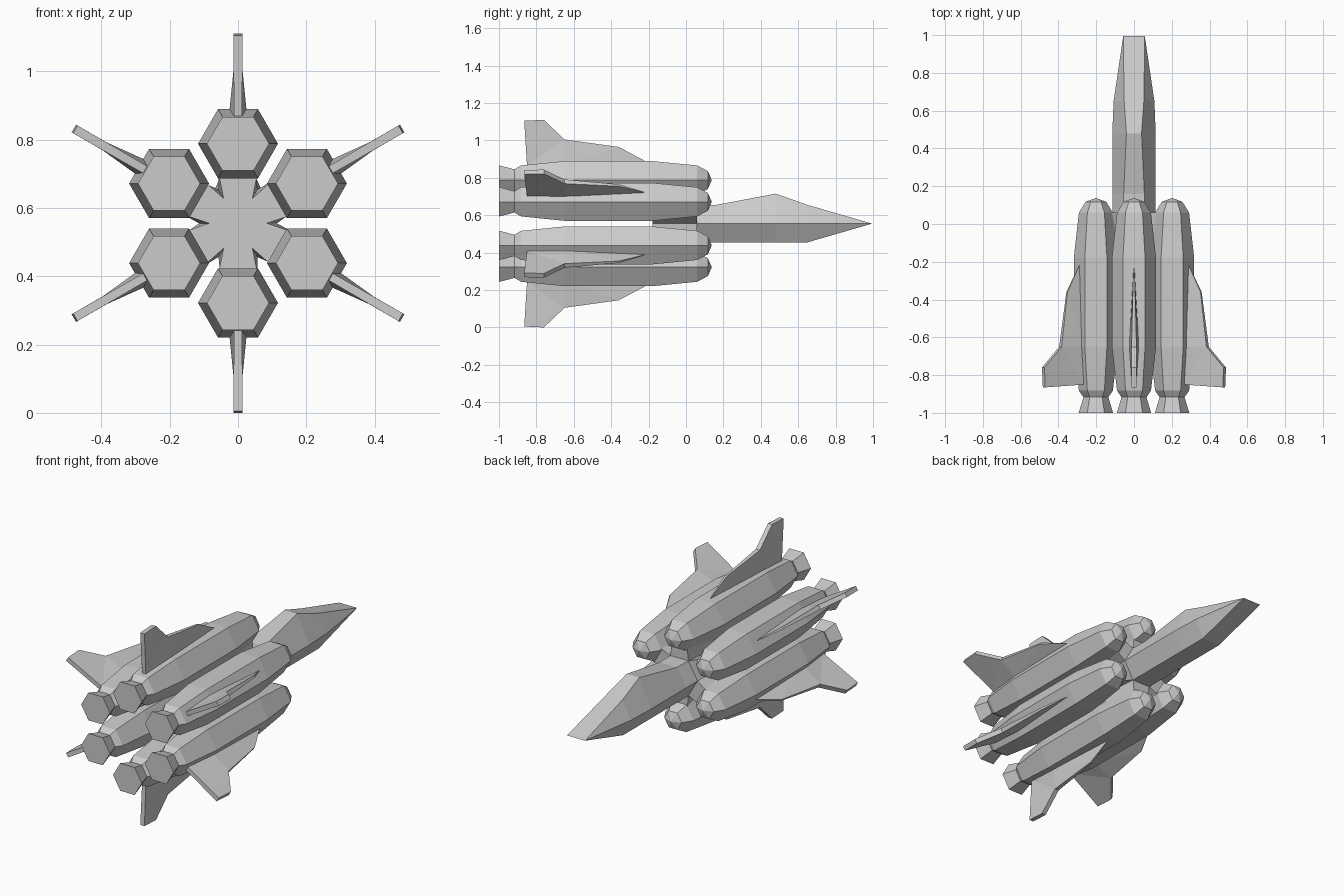
import bpy, bmesh, math
from mathutils import Matrix

if "Cube" in bpy.data.objects:
    bpy.data.objects.remove(bpy.data.objects["Cube"])

CZ = 0.555                     # height of the ship's long axis
S3 = math.sqrt(3) / 2


def finish(name, bm, spin=0.0):
    """Spin a part about the long axis, lift it, and make the object."""
    bmesh.ops.remove_doubles(bm, verts=bm.verts, dist=0.0005)
    bmesh.ops.recalc_face_normals(bm, faces=bm.faces)
    bm.transform(Matrix.Translation((0, 0, CZ)) @ Matrix.Rotation(spin, 4, 'Y'))
    me = bpy.data.meshes.new(name)
    bm.to_mesh(me)
    bm.free()
    ob = bpy.data.objects.new(name, me)
    bpy.context.collection.objects.link(ob)
    return ob


def loft(rings):
    """Skin equal-length rings of points and cap both ends."""
    bm = bmesh.new()
    vs = [[bm.verts.new(p) for p in r] for r in rings]
    n = len(vs[0])
    for a, b in zip(vs, vs[1:]):
        for i in range(n):
            j = (i + 1) % n
            bm.faces.new((a[i], a[j], b[j], b[i]))
    bm.faces.new(vs[0])
    bm.faces.new(vs[-1])
    return bm


def hexagon(y, r, z=0.0):
    return [(r * math.cos(math.radians(60 * i)), y,
             z + r * math.sin(math.radians(60 * i))) for i in range(6)]


# booster: (y, corner radius) from nozzle mouth to nose
BOOSTER = [(-1.0, .091), (-.917, .066), (-.882, .09), (-.65, .117),
           (-.18, .117), (.06, .09), (.117, .055), (.138, .0001)]

# fin outline: (y, distance from axis, half thickness); last is thick root
FIN = [(-.2, .325, .001), (-.36, .41, .006), (-.65, .45, .013),
       (-.76, .555, .013), (-.865, .55, .013), (-.85, .31, .012),
       (-.65, .31, .027)]


def fin():
    bm = bmesh.new()
    left = [bm.verts.new((-t, y, z)) for y, z, t in FIN]
    right = [bm.verts.new((t, y, z)) for y, z, t in FIN]
    for s in (left, right):
        for f in ((0, 1, 6), (1, 2, 6), (2, 3, 4), (2, 4, 5), (2, 5, 6)):
            bm.faces.new([s[i] for i in f])
    for i in range(7):
        j = (i + 1) % 7
        bm.faces.new((left[i], left[j], right[j], right[i]))
    return bm


# six boosters with fins around the axis
for k in range(6):
    spin = math.radians(60 * k)
    finish(f"booster_{k + 1}", loft([hexagon(y, r, .233) for y, r in BOOSTER]), spin)
    finish(f"fin_{k + 1}", fin(), spin)


# fuselage: (y, side x, top x, top z, bottom x, bottom z)
FUSELAGE = [(.05, .115, .057, .1, .057, -.1), (.16, .115, .055, .1, .057, -.1),
            (.48, .115, .04, .16, .057, -.1), (.65, .108, .052, .1, .057, -.1),
            (.995, .057, .057, 0, .057, 0)]
finish("fuselage", loft([[(sx, y, 0), (tx, y, tz), (-tx, y, tz),
                          (-sx, y, 0), (-bx, y, bz), (bx, y, bz)]
                         for y, sx, tx, tz, bx, bz in FUSELAGE]))


# star-shaped hub whose arms hold the boosters
def star(y, notch, reach, half):
    pts = []
    for k in range(6):
        a = math.radians(60 * k)
        pts.append((notch * math.cos(a), y, notch * math.sin(a)))
        b = a + math.radians(30)
        for s in (-half, half):
            pts.append((reach * math.cos(b) - s * math.sin(b), y,
                        reach * math.sin(b) + s * math.cos(b)))
    return pts


finish("hub", loft([star(-.18, .085, .15, .058), star(.06, .114, .17, .05)]))
